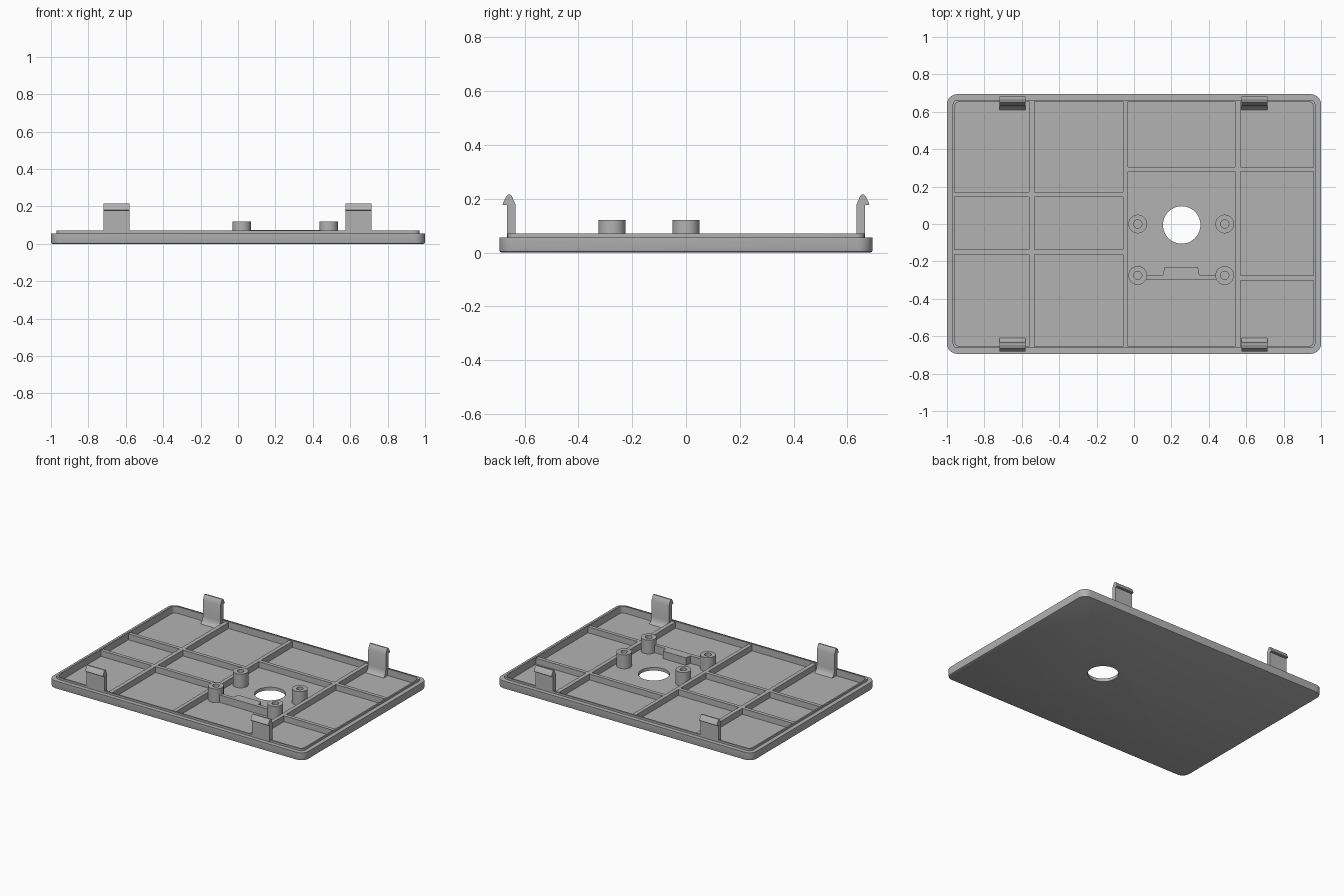
import bpy, bmesh, math

cube = bpy.data.objects.get("Cube")
if cube:
    bpy.data.objects.remove(cube, do_unlink=True)

HALF_X, HALF_Y = 1.0, 0.694
FLOOR, RIB_TOP, LIP_TOP = 0.022, 0.064, 0.07

grey = bpy.data.materials.new("mid grey plastic")
grey.use_nodes = True
COLOUR = (0.45, 0.45, 0.45, 1)
grey.diffuse_color = COLOUR
grey.node_tree.nodes["Principled BSDF"].inputs["Base Color"].default_value = COLOUR


def make_object(name, bm):
    bmesh.ops.recalc_face_normals(bm, faces=bm.faces[:])
    mesh = bpy.data.meshes.new(name)
    bm.to_mesh(mesh)
    bm.free()
    mesh.materials.append(grey)
    obj = bpy.data.objects.new(name, mesh)
    bpy.context.collection.objects.link(obj)
    return obj


def loft(name, loops, closed=False):
    """Skin a stack of equal-length point loops, capped or joined end to start."""
    bm = bmesh.new()
    rings = [[bm.verts.new(p) for p in loop] for loop in loops]
    pairs = list(zip(rings, rings[1:]))
    if closed:
        pairs.append((rings[-1], rings[0]))
    else:
        bm.faces.new(rings[0])
        bm.faces.new(rings[-1])
    n = len(rings[0])
    for a, b in pairs:
        for i in range(n):
            j = (i + 1) % n
            bm.faces.new((a[i], a[j], b[j], b[i]))
    return make_object(name, bm)


def rounded_rect(inset, z, steps=8):
    radius = max(0.055 - inset, 0.03)
    cx, cy = HALF_X - inset - radius, HALF_Y - inset - radius
    points = []
    for k, (sx, sy) in enumerate([(1, 1), (-1, 1), (-1, -1), (1, -1)]):
        for i in range(steps + 1):
            a = math.pi / 2 * (k + i / steps)
            points.append((sx * cx + radius * math.cos(a), sy * cy + radius * math.sin(a), z))
    return points


def circle(x, y, r, z, n=40):
    return [(x + r * math.cos(math.tau * i / n), y + r * math.sin(math.tau * i / n), z)
            for i in range(n)]


def box(name, x0, x1, y0, y1, z0, z1):
    corners = [(x0, y0), (x1, y0), (x1, y1), (x0, y1)]
    return loft(name, [[(x, y, z) for x, y in corners] for z in (z0, z1)])


# Tray: chamfered underside, outer step, raised lip and recessed floor
tray = loft("cover_tray", [rounded_rect(i, z) for i, z in (
    (0.008, 0), (0.002, 0.003), (0, 0.009), (0, 0.056), (0.03, 0.056),
    (0.03, LIP_TOP), (0.04, LIP_TOP), (0.04, FLOOR))])

# Round opening through the floor
cutter = loft("opening_cutter", [circle(0.255, -0.005, 0.1, z, 64) for z in (-0.1, 0.1)])
cutter.hide_render = True
cut = tray.modifiers.new("opening", 'BOOLEAN')
cut.operation = 'DIFFERENCE'
cut.solver = 'EXACT'
cut.object = cutter
bpy.context.view_layer.objects.active = tray
bpy.ops.object.modifier_apply(modifier=cut.name)
bpy.data.objects.remove(cutter, do_unlink=True)

parts = [tray]

# Stiffening ribs
END_X, END_Y = HALF_X - 0.038, HALF_Y - 0.038
LEFT, MIDDLE, RIGHT = (-0.561, -0.532), (-0.06, -0.033), (0.541, 0.57)
for x0, x1 in (LEFT, MIDDLE, RIGHT):
    parts.append(box("long_rib", x0, x1, -END_Y, END_Y, FLOOR - 0.004, RIB_TOP))
for x0, x1, y in (
        (-END_X, LEFT[0], 0.158), (LEFT[1], MIDDLE[0], 0.158),
        (-END_X, LEFT[0], -0.149), (LEFT[1], MIDDLE[0], -0.149),
        (MIDDLE[1], RIGHT[0], 0.293), (RIGHT[1], END_X, 0.293),
        (RIGHT[1], END_X, -0.288)):
    parts.append(box("cross_rib", x0, x1, y - 0.013, y + 0.013, FLOOR - 0.004, RIB_TOP))

# Hollow screw bosses
for x in (0.02, 0.485):
    for y in (0, -0.275):
        parts.append(loft("screw_boss", [circle(x, y, r, z) for r, z in (
            (0.05, FLOOR - 0.004), (0.05, 0.12), (0.022, 0.12), (0.022, FLOOR - 0.004))],
            closed=True))

# Stepped bridge between the two front bosses
outline = [(0.06, -0.298), (0.445, -0.298), (0.445, -0.272), (0.35, -0.272),
           (0.342, -0.23), (0.163, -0.23), (0.155, -0.272), (0.06, -0.272)]
parts.append(loft("boss_bridge", [[(x, y, z) for x, y in outline]
                                  for z in (FLOOR - 0.004, 0.075)]))

# Snap clips: upright tongue, outward hook and flared foot
clip = [(0.605, FLOOR - 0.003), (0.622, 0.034), (0.63, 0.048), (0.634, 0.07),
        (0.634, 0.178), (0.647, 0.209), (0.652, 0.215), (0.662, 0.215),
        (0.668, 0.209), (0.682, 0.18), (0.68, 0.176), (0.665, 0.176),
        (0.665, FLOOR - 0.003)]
for x in (-0.65, 0.645):
    for side, label in ((1, "back"), (-1, "front")):
        parts.append(loft(label + "_snap_clip", [[(x + dx, side * y, z) for y, z in clip]
                                                 for dx in (-0.069, 0.069)]))

# Smooth the round surfaces, keep hard edges crisp
bpy.ops.object.select_all(action='DESELECT')
for part in parts:
    part.select_set(True)
bpy.context.view_layer.objects.active = tray
bpy.ops.object.shade_smooth_by_angle(angle=math.radians(30))
